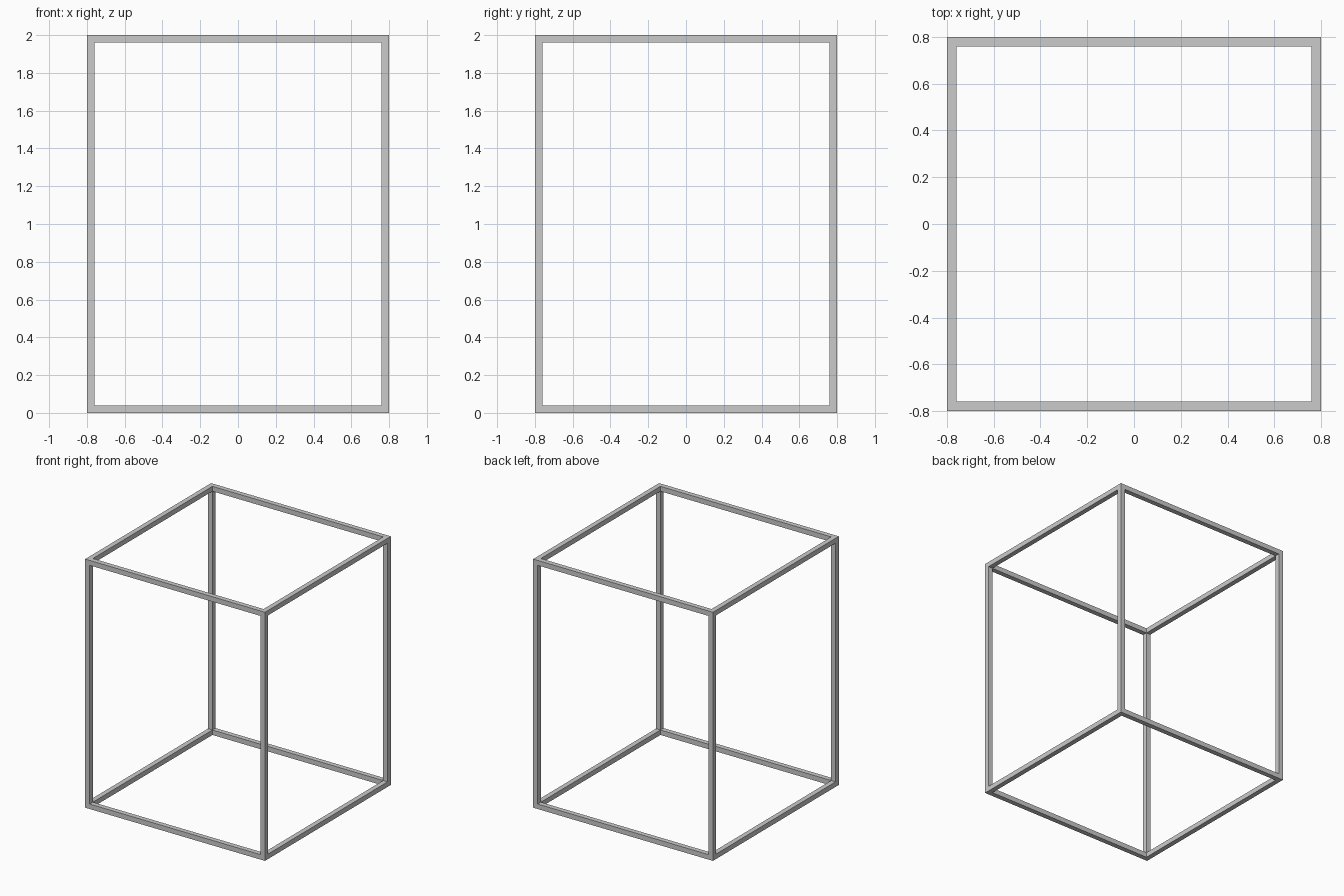
import bpy

if "Cube" in bpy.data.objects:
    bpy.data.objects.remove(bpy.data.objects["Cube"])

W, H, T = 1.6, 2.0, 0.04      # outer width, height, bar thickness
E = (W - T) / 2               # bar centre offset
SPAN = W - 2 * T              # rail length between posts


def bar(name, loc, size):
    bpy.ops.mesh.primitive_cube_add(size=1, location=loc)
    ob = bpy.context.object
    ob.name = name
    ob.scale = size
    bpy.ops.object.transform_apply(location=False, rotation=False, scale=True)


# Corner posts
for sx, xn in ((-1, "left"), (1, "right")):
    for sy, yn in ((-1, "front"), (1, "back")):
        bar(f"{yn}_{xn}_post", (sx * E, sy * E, H / 2), (T, T, H))

# Bottom and top rails fitted between the posts
for z, zn in ((T / 2, "bottom"), (H - T / 2, "top")):
    for s, xn, yn in ((-1, "left", "front"), (1, "right", "back")):
        bar(f"{zn}_{yn}_rail", (0, s * E, z), (SPAN, T, T))
        bar(f"{zn}_{xn}_rail", (s * E, 0, z), (T, SPAN, T))
